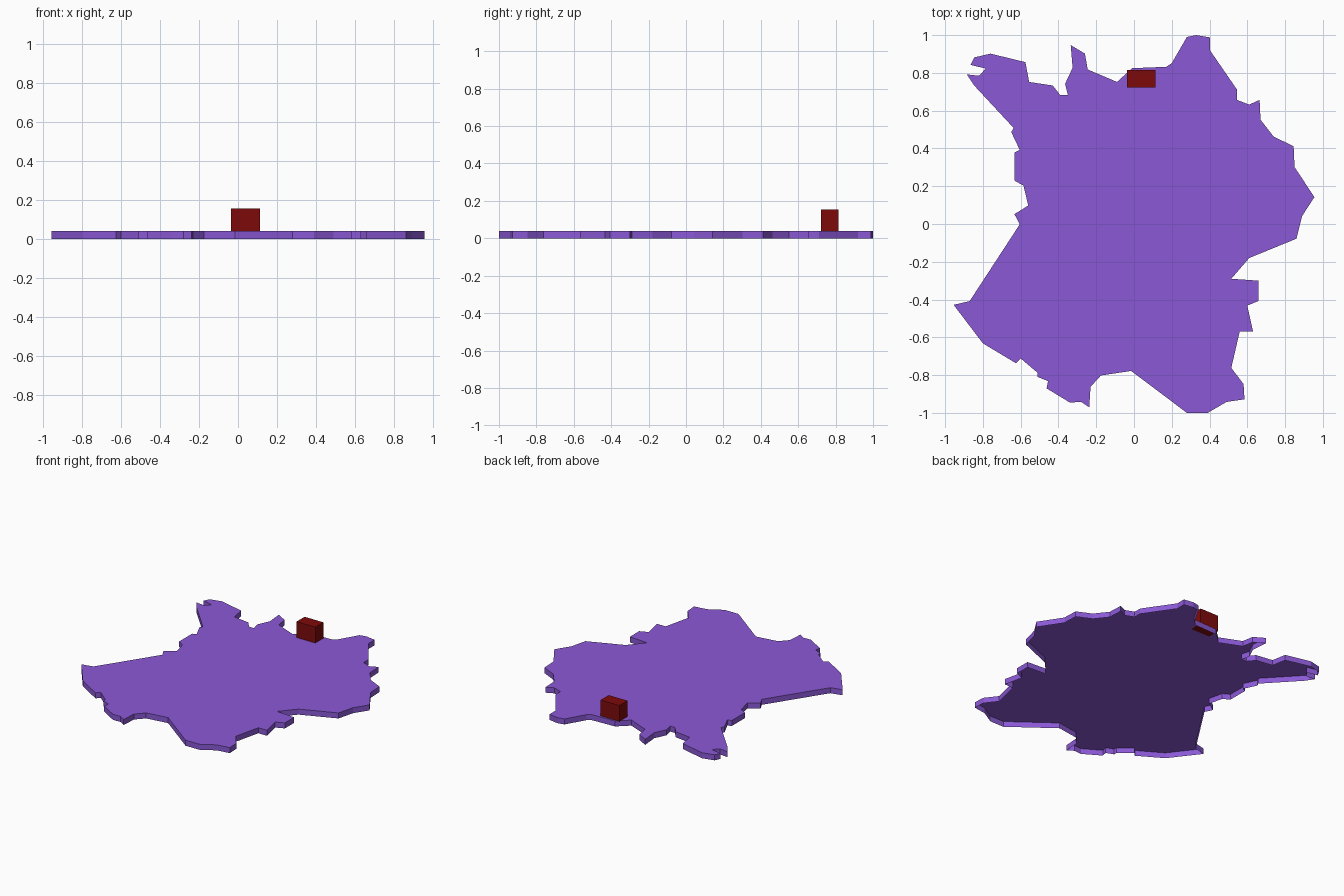
import bpy, bmesh


def material(name, rgb):
    m = bpy.data.materials.new(name)
    m.diffuse_color = (*rgb, 1)
    return m


def extruded(name, outline, z0, z1, mat, open_bottom=False):
    """Flat outline extruded straight up from z0 to z1, optionally open below."""
    bm = bmesh.new()
    face = bm.faces.new([bm.verts.new((x, y, z0)) for x, y in outline])
    top = bmesh.ops.extrude_face_region(bm, geom=[face], use_keep_orig=True)
    bmesh.ops.translate(bm, vec=(0, 0, z1 - z0),
                        verts=[v for v in top["geom"] if isinstance(v, bmesh.types.BMVert)])
    bmesh.ops.recalc_face_normals(bm, faces=bm.faces[:])
    if open_bottom:
        bmesh.ops.delete(bm, geom=[face], context='FACES_ONLY')
    bmesh.ops.triangulate(bm, faces=[f for f in bm.faces if len(f.verts) > 4])
    mesh = bpy.data.meshes.new(name)
    bm.to_mesh(mesh)
    bm.free()
    mesh.materials.append(mat)
    obj = bpy.data.objects.new(name, mesh)
    bpy.context.collection.objects.link(obj)
    return obj


# Map outline, clockwise from the northern tip
coast = [
    (.28, .99), (.33, 1), (.402, .988), (.402, .92), (.545, .712), (.545, .657), (.61, .632),
    (.665, .657), (.67, .552), (.74, .462), (.845, .412), (.85, .302), (.955, .142),
    (.89, .042), (.86, -.078), (.61, -.18), (.515, -.29), (.66, -.30), (.66, -.407),
    (.60, -.432), (.63, -.568), (.56, -.568), (.515, -.762), (.58, -.847), (.585, -.928),
    (.49, -.942), (.39, -1), (.28, -1), (-.015, -.778), (-.175, -.802), (-.23, -.862),
    (-.237, -.97), (-.28, -.942), (-.34, -.945), (-.463, -.87), (-.455, -.832), (-.51, -.81),
    (-.51, -.788), (-.60, -.712), (-.625, -.737), (-.80, -.632), (-.955, -.428),
    (-.87, -.408), (-.605, -.002), (-.633, .052), (-.56, .098), (-.585, .203), (-.633, .23),
    (-.633, .378), (-.605, .392), (-.65, .487), (-.637, .508), (-.845, .732), (-.885, .792),
    (-.82, .785), (-.785, .823), (-.865, .842), (-.845, .882), (-.76, .902), (-.575, .857),
    (-.555, .752), (-.43, .733), (-.39, .682), (-.35, .682), (-.365, .742), (-.325, .827),
    (-.335, .947), (-.26, .902), (-.245, .818), (-.09, .752), (-.01, .825), (.17, .832),
    (.20, .852),
]
# Plate is a shell: top and rim, open underneath
extruded("map_plate", coast, 0, 0.04, material("purple", (.258, .1, .67)), open_bottom=True)

# Marker block standing on the plate, sunk a hair into its top
x0, x1, y0, y1 = -.037, .113, .723, .815
extruded("marker_block", [(x0, y0), (x1, y0), (x1, y1), (x0, y1)], 0.039, 0.155,
         material("dark_red", (.21, .003, .003)))
